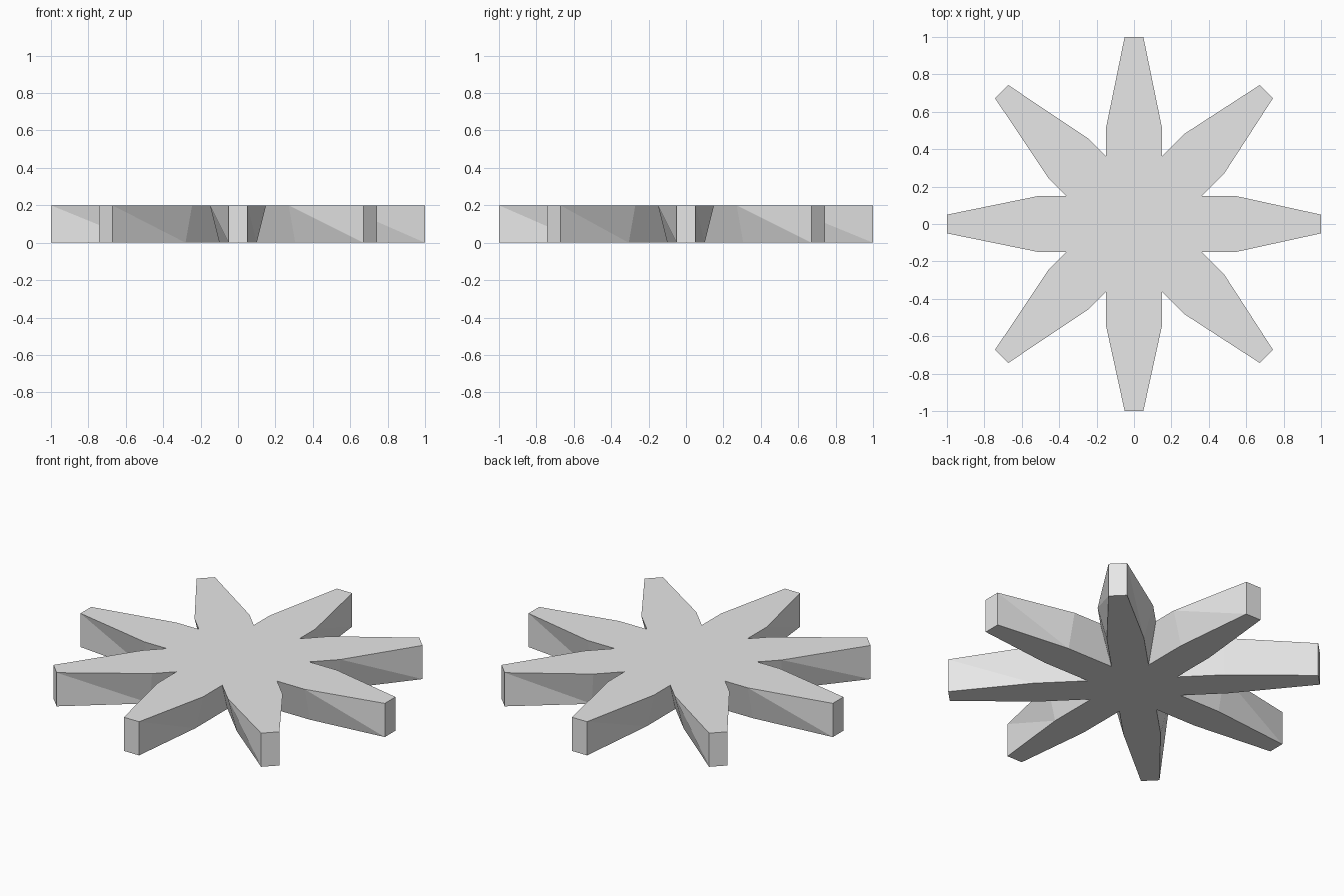
import bpy
import bmesh
from math import pi, sin
from mathutils import Matrix, Vector

cube = bpy.data.objects.get("Cube")
if cube:
    bpy.data.objects.remove(cube, do_unlink=True)

HEIGHT = 0.2
TIP_HALF = 0.05
# Distance of each arm's shoulder from the centre, counter-clockwise from +x
SHOULDERS = [0.543, 0.533, 0.512, 0.497, 0.51, 0.497, 0.542, 0.533]
STEP = 2 * pi / len(SHOULDERS)

grey = bpy.data.materials.new("light grey")
grey.use_nodes = True
colour = (0.8, 0.8, 0.8, 1)
grey.diffuse_color = colour
grey.node_tree.nodes["Principled BSDF"].inputs["Base Color"].default_value = colour


def star_outline(half_width):
    """Star outline whose arms have the given half width up to the shoulder."""
    points = []
    for i, shoulder in enumerate(SHOULDERS):
        crotch = Matrix.Rotation((i - 0.5) * STEP, 2) @ Vector((half_width / sin(STEP / 2), 0))
        points.append(crotch)
        turn = Matrix.Rotation(i * STEP, 2)
        for x, y in ((shoulder, -half_width), (1, -TIP_HALF),
                     (1, TIP_HALF), (shoulder, half_width)):
            points.append(turn @ Vector((x, y)))
    return points


# Star plate: undercut arms, narrower below than above
bm = bmesh.new()
bottom = [bm.verts.new((p.x, p.y, 0)) for p in star_outline(0.1)]
top = [bm.verts.new((p.x, p.y, HEIGHT)) for p in star_outline(0.15)]
bm.faces.new(top)
bm.faces.new(bottom[::-1])

# Side walls, split because the tapered ones twist
for i in range(len(top)):
    j = (i + 1) % len(top)
    bm.faces.new((bottom[i], bottom[j], top[i]))
    bm.faces.new((bottom[j], top[j], top[i]))

mesh = bpy.data.meshes.new("star_plate")
bm.to_mesh(mesh)
bm.free()
mesh.materials.append(grey)
star = bpy.data.objects.new("star_plate", mesh)
bpy.context.collection.objects.link(star)
